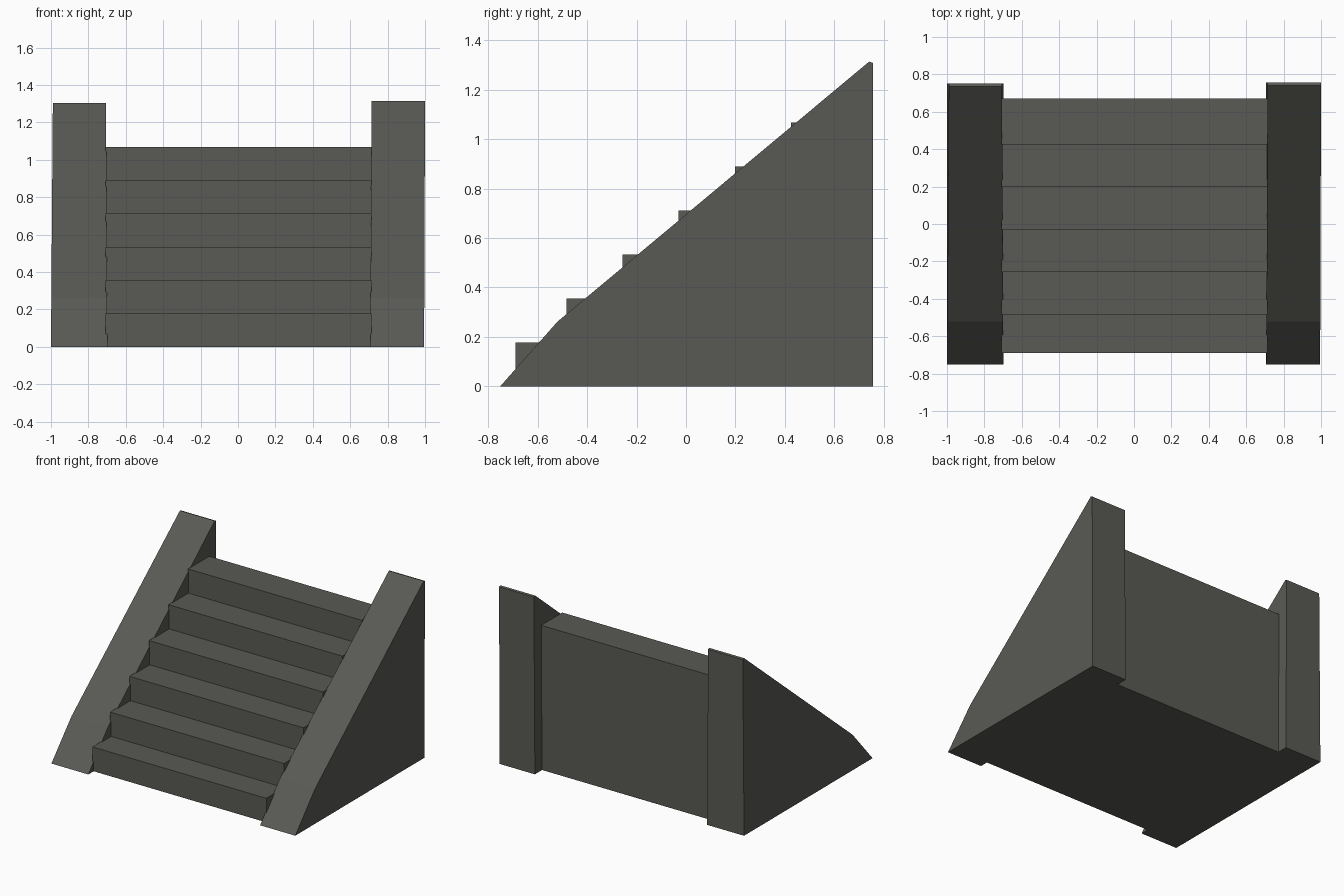
import bpy
import bmesh

if "Cube" in bpy.data.objects:
    bpy.data.objects.remove(bpy.data.objects["Cube"])

stone = bpy.data.materials.new("dark_stone")
stone.diffuse_color = (0.1, 0.1, 0.09, 1)
stone.use_nodes = True
stone.node_tree.nodes["Principled BSDF"].inputs["Base Color"].default_value = stone.diffuse_color


def extrude_profile(name, left, right):
    """Solid between two matching outlines of (x, y, z) points."""
    bm = bmesh.new()
    a = [bm.verts.new(p) for p in left]
    b = [bm.verts.new(p) for p in right]
    n = len(a)
    bm.faces.new(a)
    bm.faces.new(b[::-1])
    for i in range(n):
        j = (i + 1) % n
        bm.faces.new((a[j], a[i], b[i], b[j]))
    bmesh.ops.recalc_face_normals(bm, faces=bm.faces[:])
    mesh = bpy.data.meshes.new(name)
    bm.to_mesh(mesh)
    bm.free()
    mesh.materials.append(stone)
    obj = bpy.data.objects.new(name, mesh)
    bpy.context.collection.objects.link(obj)
    return obj


# Staircase: six treads as one stepped outline
fronts = [-0.69, -0.483, -0.257, -0.03, 0.198, 0.425]
rise = 0.178
outline = [(0.672, 0)]
for i, y in enumerate(fronts):
    outline += [(y, i * rise), (y, (i + 1) * rise)]
outline.append((0.672, 6 * rise))
extrude_profile("steps",
                [(-0.708, y, z) for y, z in outline],
                [(0.715, y, z) for y, z in outline])


# Side walls: sloped parapets, leaning slightly between foot and top
def side_wall(name, outer, inner, back, top):
    prof = [(-0.752, 0), (-0.52, 0.262), (back - 0.015, top),
            (back, top - 0.005), (back, 0)]

    def side(foot_x, top_x):
        return [(foot_x + (top_x - foot_x) * z / top, y, z) for y, z in prof]
    extrude_profile(name, side(*outer), side(*inner))


side_wall("left_wall", (-1.0, -0.99), (-0.698, -0.706), 0.75, 1.305)
side_wall("right_wall", (0.995, 1.0), (0.707, 0.715), 0.756, 1.314)
